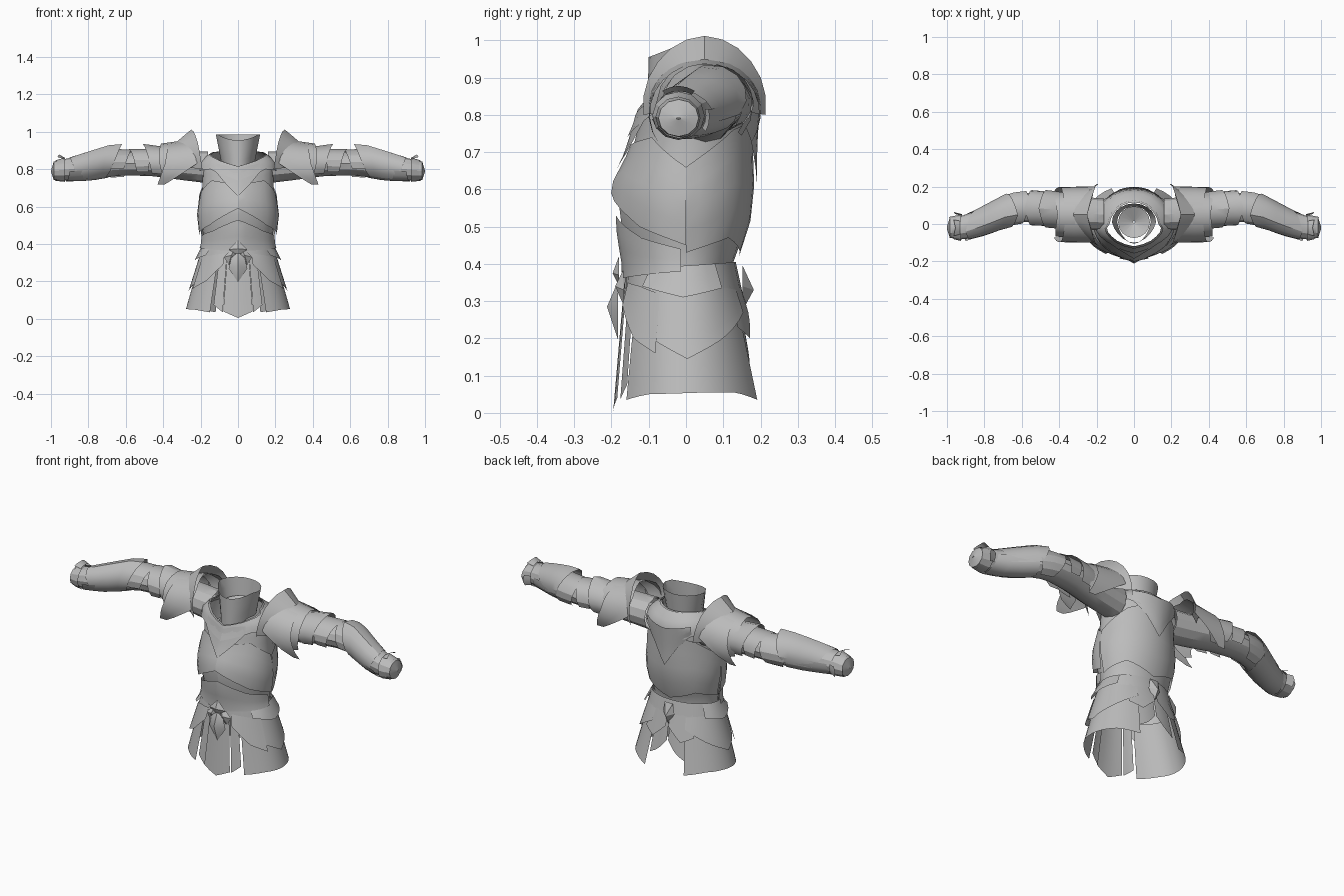
import bpy, bmesh
from math import sin, cos, radians

if "Cube" in bpy.data.objects:
    bpy.data.objects.remove(bpy.data.objects["Cube"])

steel = bpy.data.materials.new("grey steel")
steel.use_nodes = True
GREY = (0.5, 0.5, 0.5, 1)
steel.diffuse_color = GREY
steel.node_tree.nodes["Principled BSDF"].inputs["Base Color"].default_value = GREY


def lerp(a, b, t):
    return a + (b - a) * t


def spread(values, u):
    """Piecewise linear value along evenly spaced samples, u in 0..1."""
    if not isinstance(values, (list, tuple)):
        return values
    p = min(max(u, 0), 1) * (len(values) - 1)
    i = min(int(p), len(values) - 2)
    return lerp(values[i], values[i + 1], p - i)


def lookup(table, key):
    """Interpolate the rows of a table sorted by their first column."""
    key = min(max(key, table[0][0]), table[-1][0])
    for r, s in zip(table, table[1:]):
        if key <= s[0]:
            t = (key - r[0]) / (s[0] - r[0])
            return [lerp(p, q, t) for p, q in zip(r[1:], s[1:])]


def finish(name, bm, mirror):
    bmesh.ops.recalc_face_normals(bm, faces=bm.faces)
    mesh = bpy.data.meshes.new(name)
    bm.to_mesh(mesh)
    bm.free()
    mesh.materials.append(steel)
    obj = bpy.data.objects.new(name, mesh)
    bpy.context.collection.objects.link(obj)
    bpy.ops.object.select_all(action='DESELECT')
    obj.select_set(True)
    bpy.context.view_layer.objects.active = obj
    bpy.ops.object.shade_smooth_by_angle(angle=radians(28))
    if mirror:
        mod = obj.modifiers.new("Mirror", 'MIRROR')
        mod.use_mirror_merge = False


def sheet(name, f, nu, nv, mirror=False, closed=False):
    """Surface from a function of u (around) and v (along)."""
    bm = bmesh.new()
    cols = nu if closed else nu + 1
    rows = [[bm.verts.new(f(i / nu, j / nv)) for i in range(cols)] for j in range(nv + 1)]
    for lo, hi in zip(rows, rows[1:]):
        for i in range(nu):
            k = (i + 1) % cols
            bm.faces.new((lo[i], lo[k], hi[k], hi[i]))
    finish(name, bm, mirror)


def ornament(name, outline, y, peak, mirror=False):
    """Faceted plate raised to a peak, with an outline in x and z."""
    bm = bmesh.new()
    ring = [bm.verts.new((x, y, z)) for x, z in outline]
    tip = bm.verts.new(peak)
    for a, b in zip(ring, ring[1:] + ring[:1]):
        bm.faces.new((a, b, tip))
    finish(name, bm, mirror)


# Torso: height, half width, front depth, back depth
TORSO = [(.30, .185, .140, .130), (.40, .178, .150, .125), (.48, .190, .170, .155),
         (.56, .205, .180, .172), (.62, .200, .178, .172), (.70, .190, .145, .168),
         (.78, .190, .125, .168), (.84, .185, .115, .168), (.88, .150, .095, .138),
         (.905, .100, .070, .100)]
# Neckline heights, from the front all the way around
NECK = [.815, .86, .89, .895, .895, .895, .89, .86, .815]


def torso(a, z, off=0):
    w, front, back = lookup(TORSO, z)
    c, s = cos(radians(a)), sin(radians(a))
    ridge = 0.9 + 0.1 * max(0, 1 - abs(c) / 0.6)
    y = s * (front * ridge + off) if s < 0 else s * (back + off)
    return ((w + off) * c, y, z)


def torso_plate(name, a0, a1, low, high, off_low, off_high, nu=12, nv=4):
    def f(u, v):
        z = lerp(spread(low, u), spread(high, u), v)
        return torso(lerp(a0, a1, u), z, lerp(off_low, off_high, v))
    sheet(name, f, nu, nv)


sheet("torso_shell", lambda u, v: torso(360 * u - 90, lerp(.30, spread(NECK, u), v)), 24, 12, closed=True)
torso_plate("breast_plate", 180, 360, [.45, .50, .59, .50, .45], [.66, .74, .72, .74, .66], .022, .008, 16)
torso_plate("abdomen_plate", 185, 355, [.38, .37, .36, .37, .38], [.44, .47, .53, .47, .44], .026, .012, 16)
torso_plate("back_plate", 0, 180, [.43, .47, .42, .47, .43], [.66, .76, .80, .76, .66], .01, .012, 16)
torso_plate("throat_plate", 235, 305, [.79, .72, .655, .72, .79], [.83, .82, .80, .82, .83], .022, .014, 12)
torso_plate("rear_neck_plate", 50, 130, [.80, .73, .62, .73, .80], [.85, .84, .83, .84, .85], .018, .03, 12)
torso_plate("shoulder_yoke", -90, 270, [.74, .80, .79, .80, .74, .80, .79, .80, .74], NECK, .022, .010, 24)


# Collar: open flared cup that dips at the front, and the floor inside it
def collar(u, v):
    c, s = cos(radians(360 * u)), sin(radians(360 * u))
    dip = max(0, -s - .3) / .7
    z = lerp(lerp(.84, .79, dip), lerp(.985, .955, dip), v)
    y = s * (lerp(.085, .10, v) if s > 0 else lerp(.115, .11, v))
    return (lerp(.09, .118, v) * c * (1 + .2 * min(s, 0)), y + .01, z)


sheet("collar", collar, 20, 3, closed=True)
sheet("collar_floor", lambda u, v: (lerp(.085, .005, v) * cos(radians(360 * u)),
      .01 + lerp(.085, .005, v) * sin(radians(360 * u)), lerp(.89, .85, v)), 16, 1, closed=True)


# Skirt: panels that flare downward around the hips
def skirt(a, z, off=0):
    t = (.38 - z) / .34
    c, s = cos(radians(a)), sin(radians(a))
    depth = lerp(.145, .178, t) if s < 0 else lerp(.125, .20, t)
    return ((lerp(.18, .272, t) + off) * c, (depth + off) * s, z)


def skirt_panel(name, a0, a1, top, bottom, off0=0, off1=0, nu=6, nv=4, mirror=True):
    def f(u, v):
        z = lerp(spread(top, u), spread(bottom, u), v)
        return skirt(lerp(a0, a1, u), z, lerp(off0, off1, v))
    sheet(name, f, nu, nv, mirror)


skirt_panel("front_skirt_panel", 254, 286, .37, [.04, .005, .04], .018, .014, 4, mirror=False)
skirt_panel("front_skirt_strip", 287, 299, .36, [.035, .075], .012, .006, 3)
skirt_panel("side_skirt_panel", 302, 425, .38, [.035, .05, .052, .055, .055, .035], .006, .010, 14)
skirt_panel("rear_skirt_panel", 65, 89, .38, [.10, .13, .19], .006, -.004, 5)
skirt_panel("hip_guard", 298, 424, [.33, .34, .33, .34, .33],
            [.27, .20, .145, .20, .27], .014, .022, 14)
skirt_panel("front_hip_guard", 290, 335, [.35, .34, .32], [.29, .20, .16], .018, .028, 6)
skirt_panel("rear_tasset", 52, 88, .36, [.23, .20, .27], .012, .018, 6)

# Belt, with a flared side plate
sheet("belt", lambda u, v: skirt(360 * u, lerp(.325, .395, v) + .01 * sin(radians(360 * u)),
      .014), 24, 2, closed=True)
skirt_panel("belt_side_plate", -40, 35, [.37, .395, .40], [.34, .31, .335], .016, .034, 6, 2)

# Belt ornaments, front and back
ornament("buckle_gem", [(0, .195), (.05, .27), (.035, .33), (0, .355), (-.035, .33), (-.05, .27)],
         -.182, (0, -.212, .285))
ornament("buckle_wing", [(.01, .31), (.05, .29), (.075, .33), (.04, .37), (.012, .385)],
         -.168, (.035, -.19, .34), True)
ornament("buckle_crest", [(-.05, .37), (0, .42), (.05, .37), (0, .34)], -.18, (0, -.197, .375))
ornament("rear_buckle", [(0, .275), (.035, .34), (.025, .395), (-.025, .395), (-.035, .34)],
         .152, (0, .182, .33))

# Arms: x, centre y, centre z, radius in y, radius in z
ARM = [(.16, .05, .81, .085, .085), (.30, .06, .82, .088, .078), (.45, .08, .83, .085, .068),
       (.60, .09, .83, .076, .062), (.68, .075, .83, .078, .070), (.80, .02, .81, .075, .070),
       (.90, -.02, .80, .066, .060), (1.0, -.02, .79, .052, .048)]


def arm(x, a, off=0):
    cy, cz, ry, rz = lookup(ARM, x)
    return (x, cy + (ry + off) * cos(radians(a)), cz + (rz + off) * sin(radians(a)))


def arm_plate(name, a0, a1, inner, outer, off0, off1, nu=10, nv=2):
    """Curved plate; a = 90 is the top of the arm and 180 its front."""
    def f(u, v):
        x = lerp(spread(inner, u), spread(outer, u), v)
        return arm(x, lerp(a0, a1, u), lerp(spread(off0, u), spread(off1, u), v))
    sheet(name, f, nu, nv, True)


sheet("arm_sleeve", lambda u, v: arm(lerp(.16, .985, v), 360 * u), 12, 14, True, True)
sheet("cuff_end", lambda u, v: arm(lerp(.985, 1, v), 360 * u, lerp(0, -.046, v)), 12, 2, True, True)
arm_plate("upper_arm_band_inner", -40, 220, [.40, .37, .34, .37, .40], [.46, .48, .51, .48, .46],
          .012, [.014, .018, .04, .018, .014], 12)
arm_plate("upper_arm_band_outer", -30, 215, [.48, .47, .45, .47, .48], [.54, .56, .585, .56, .54], .010, .016)
arm_plate("elbow_guard", -70, 200, [.61, .58, .56, .58, .61], [.68, .71, .72, .71, .68], .012, .010)
arm_plate("forearm_guard", -20, 235, [.70, .66, .62, .66, .70], [.84, .88, .90, .88, .84],
          [.006, .02, .045, .02, .006], .004, 10, 4)
arm_plate("forearm_underplate", 190, 370, [.72, .69, .72], [.90, .92, .90], .004, .006, 8, 3)
arm_plate("wrist_guard", 0, 360, .925, [.99, .975, .965, .975, .99], .008, .004, 12, 2)
arm_plate("wrist_spike", 60, 120, .93, [.965, .955, .965], .010, .03, 4, 1)
arm_plate("wrist_side_spike", 330, 375, .92, [.955, .965, .955], .010, .026, 3, 1)


# Shoulders: an upright flared fin over overlapping plates
def pauldron(name, a0, a1, inner, outer, r_in, r_out, widen, nu=12, nv=3):
    def f(u, v):
        a = radians(lerp(a0, a1, u))
        r = lerp(spread(r_in, u), spread(r_out, u), v)
        x = lerp(spread(inner, u), spread(outer, u), v)
        return (x, .05 + r * widen * cos(a), .825 + r * sin(a))
    sheet(name, f, nu, nv, True)


pauldron("shoulder_fin", -8, 188, [.19, .215, .25, .215, .19], [.26, .30, .33, .30, .26],
         [.18, .18, .187, .18, .18], .12, .92)
pauldron("shoulder_plate", -42, 222, [.39, .22, .22, .25, .22, .22, .39],
         [.43, .39, .375, .365, .375, .39, .43], [.158, .145, .14, .135, .14, .145, .158],
         [.158, .14, .122, .11, .122, .14, .158], 1.03, 18)
pauldron("shoulder_lower_plate", -40, 220, [.36, .30, .31, .32, .31, .30, .36],
         [.40, .42, .42, .41, .42, .42, .40], .125, .112, 1.04)
